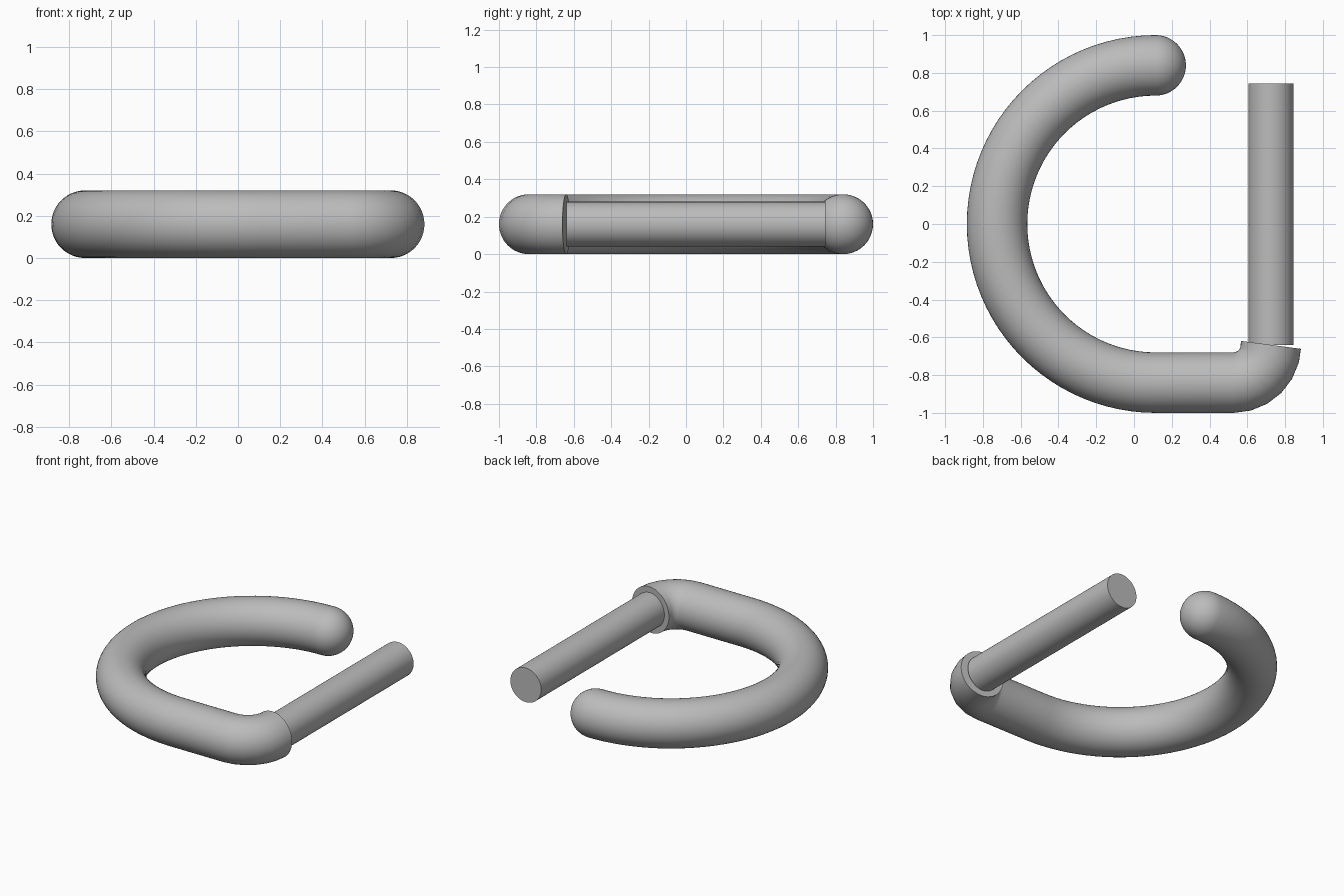
import bpy, bmesh
from math import sin, cos, pi, radians
from mathutils import Vector, Matrix

cube = bpy.data.objects.get("Cube")
if cube:
    bpy.data.objects.remove(cube)

R = 0.16       # thick tube radius, also its height above the ground
ARC = 0.84     # centreline radius of the big curve
BEND = 0.2     # centreline radius of the elbow
ARC_X = 0.115  # centre of the big curve
ROD_X = 0.725
SIDES = 48

metal = bpy.data.materials.new("grey metal")
metal.use_nodes = True
grey = (0.5, 0.5, 0.5, 1)
metal.diffuse_color = grey
metal.node_tree.nodes["Principled BSDF"].inputs["Base Color"].default_value = grey


def finish(bm, name):
    bmesh.ops.recalc_face_normals(bm, faces=bm.faces)
    mesh = bpy.data.meshes.new(name)
    bm.to_mesh(mesh)
    bm.free()
    obj = bpy.data.objects.new(name, mesh)
    bpy.context.collection.objects.link(obj)
    mesh.materials.append(metal)
    bpy.ops.object.select_all(action='DESELECT')
    obj.select_set(True)
    bpy.context.view_layer.objects.active = obj
    bpy.ops.object.shade_smooth_by_angle(angle=radians(40))
    return obj


def sweep(bm, path, radii):
    """Rings square to the path, skinned and capped."""
    rings = []
    for i, (p, r) in enumerate(zip(path, radii)):
        ahead = path[min(i + 1, len(path) - 1)]
        tangent = (ahead - path[max(i - 1, 0)]).normalized()
        side = Vector((-tangent.y, tangent.x, 0))
        up = Vector((0, 0, 1))
        rings.append([bm.verts.new(p + r * (cos(a) * side + sin(a) * up))
                      for a in (2 * pi * k / SIDES for k in range(SIDES))])
    for a, b in zip(rings, rings[1:]):
        for k in range(SIDES):
            n = (k + 1) % SIDES
            bm.faces.new((a[k], a[n], b[n], b[k]))
    bm.faces.new(rings[0])
    bm.faces.new(rings[-1])


# Curved hook: rounded tip, half circle, straight run and elbow
path, radii = [], []
for i in range(1, 13):
    a = pi / 2 * i / 12
    path.append(Vector((ARC_X + R * cos(a), ARC, R)))
    radii.append(R * sin(a))
path[0].x = ARC_X + R * cos(pi / 24)
path.insert(0, Vector((ARC_X + R, ARC, R)))
radii.insert(0, 0.001)
for i in range(1, 49):
    a = pi / 2 + pi * i / 48
    path.append(Vector((ARC_X + ARC * cos(a), ARC * sin(a), R)))
for i in range(7):
    a = radians(15 * i)
    path.append(Vector((ROD_X - BEND + BEND * sin(a),
                        -ARC + BEND - BEND * cos(a), R)))
radii += [R] * (len(path) - len(radii))
bm = bmesh.new()
sweep(bm, path, radii)
finish(bm, "curved_hook")

# Straight rod standing off the elbow's open end
start, end = BEND - ARC, 0.745
bm = bmesh.new()
bmesh.ops.create_cone(
    bm, cap_ends=True, segments=SIDES, radius1=0.12, radius2=0.12,
    depth=end - start,
    matrix=Matrix.Translation((ROD_X, (start + end) / 2, R)) @ Matrix.Rotation(pi / 2, 4, 'X'))
finish(bm, "straight_rod")
